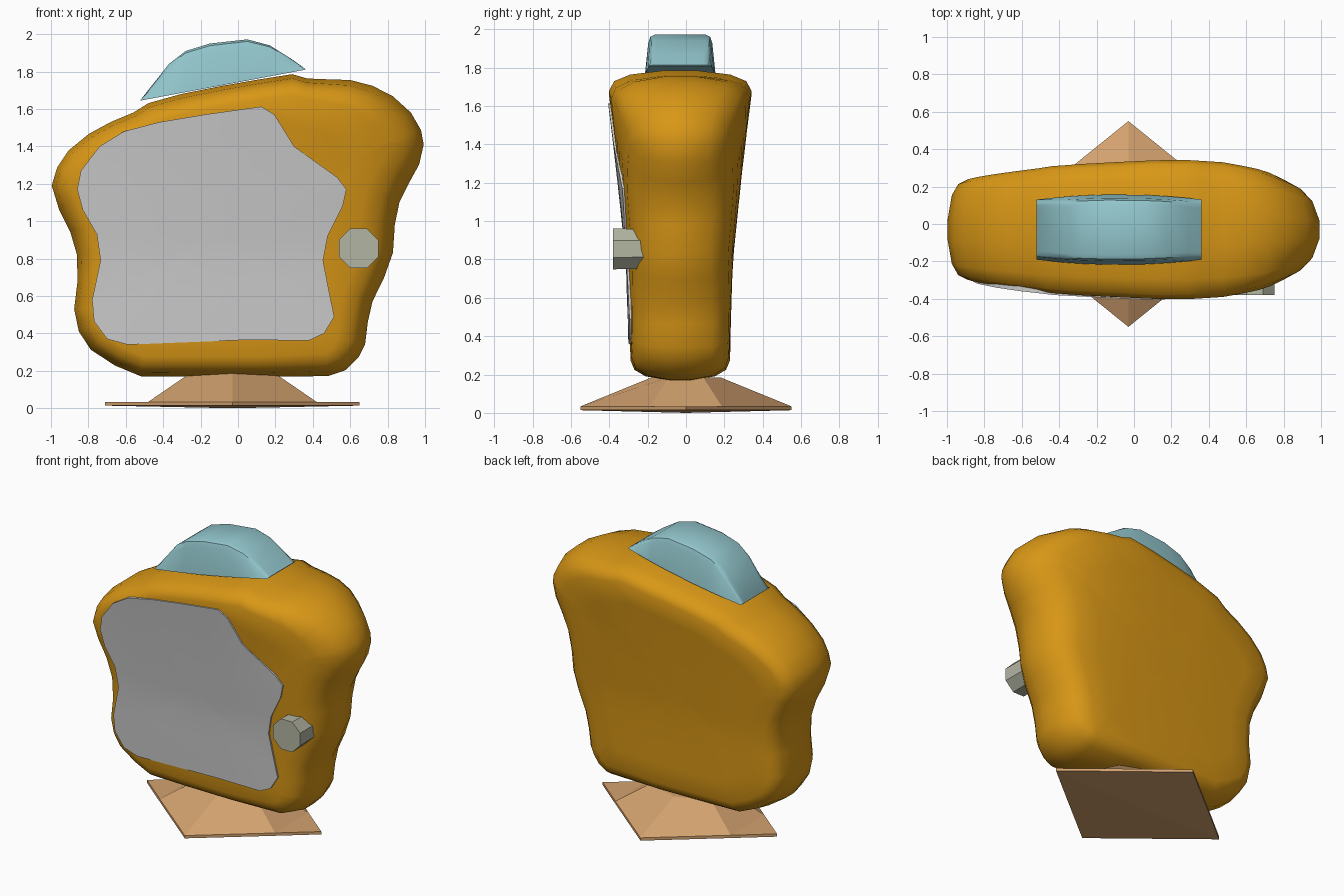
import bpy, bmesh, math
from mathutils import Vector

if "Cube" in bpy.data.objects:
    bpy.data.objects.remove(bpy.data.objects["Cube"])

YC = -0.03  # depth centre line


def material(name, rgb):
    m = bpy.data.materials.new(name)
    m.diffuse_color = (*rgb, 1)
    m.use_nodes = True
    m.node_tree.nodes["Principled BSDF"].inputs["Base Color"].default_value = m.diffuse_color
    return m


def finish(name, bm, mat=None, smooth=None):
    bmesh.ops.recalc_face_normals(bm, faces=bm.faces)
    me = bpy.data.meshes.new(name)
    bm.to_mesh(me)
    bm.free()
    ob = bpy.data.objects.new(name, me)
    bpy.context.collection.objects.link(ob)
    if mat:
        me.materials.append(mat)
    if smooth:
        bpy.context.view_layer.objects.active = ob
        ob.select_set(True)
        bpy.ops.object.shade_smooth_by_angle(angle=math.radians(smooth))
        ob.select_set(False)
    return ob


def loft(name, rings, mat=None, smooth=None):
    bm = bmesh.new()
    vs = [[bm.verts.new(p) for p in r] for r in rings]
    n = len(vs[0])
    for a, b in zip(vs, vs[1:]):
        for i in range(n):
            j = (i + 1) % n
            bm.faces.new((a[i], a[j], b[j], b[i]))
    bm.faces.new(vs[0])
    bm.faces.new(vs[-1])
    return finish(name, bm, mat, smooth)


def table(t, v):
    if v <= t[0][0]:
        return t[0][1]
    for (a, p), (b, q) in zip(t, t[1:]):
        if v <= b:
            return p + (q - p) * (v - a) / (b - a)
    return t[-1][1]


def half_depth(x, z):
    by_z = [(.3, .26), (.8, .275), (1.3, .328), (1.7, .377)]
    by_x = [(-1, .82), (-.4, .96), (.1, 1), (.45, .985), (.7, .88), (.9, .68), (1, .6)]
    return table(by_z, z) * table(by_x, x)


def inset(pts, d):
    out = []
    for i, (x, z) in enumerate(pts):
        a, b = Vector(pts[i - 1]), Vector(pts[(i + 1) % len(pts)])
        t = (b - a).normalized()
        k = d * (1 + .8 * min(max((x - .4) / .5, 0), 1))
        out.append((x + t.y * k, z - t.x * k))  # outline runs clockwise
    return out


def shrink(pts, s, c=(-.12, .95)):
    return [(c[0] + (x - c[0]) * s, c[1] + (z - c[1]) * s) for x, z in pts]


def layer(pts, f, extra=0):
    return [(x, YC + f * half_depth(x, z) + extra, z) for x, z in pts]


# Body: wobbly outline, lofted through rounded layers
outline = [(-1, 1.19), (-.97, 1.29), (-.91, 1.38), (-.8, 1.47), (-.68, 1.535), (-.56, 1.585),
           (-.48, 1.635), (-.3, 1.685), (-.1, 1.725), (.1, 1.76), (.29, 1.79), (.37, 1.767),
           (.48, 1.763), (.6, 1.76), (.72, 1.73), (.83, 1.675), (.93, 1.585), (.985, 1.49),
           (1, 1.41), (.975, 1.3), (.92, 1.2), (.87, 1.1), (.845, .98), (.835, .83),
           (.785, .69), (.725, .57), (.7, .46), (.685, .34), (.65, .27), (.58, .2), (.48, .167),
           (.1, .165), (-.25, .165), (-.52, .167), (-.66, .225), (-.79, .31), (-.855, .41),
           (-.88, .53), (-.862, .68), (-.865, .82), (-.9, .94), (-.96, 1.06)]
steps = [(.22, .004), (.7, .026), (.92, .06), (1, .11)]
side = [layer(inset(outline, d), f) for f, d in steps]
mirror = [layer(inset(outline, d), -f) for f, d in steps]
inner = inset(outline, .11)
fills = (.8, .55, .3, .1)
front = [layer(shrink(inner, s), -1) for s in fills]
back = [layer(shrink(inner, s), 1) for s in fills]
loft("body", back[::-1] + side[::-1] + mirror + front,
     material("orange", (.69, .31, .008)), 60)

# Screen: curved panel following the front of the body
screen = [(-.86, 1.17), (-.84, 1.27), (-.74, 1.4), (-.61, 1.48), (-.42, 1.53), (-.18, 1.57),
          (.125, 1.613), (.195, 1.57), (.3, 1.4), (.53, 1.235), (.58, 1.17), (.56, 1.08),
          (.48, .92), (.455, .79), (.49, .61), (.515, .49), (.46, .4), (.38, .362),
          (.04, .365), (-.59, .34), (-.7, .37), (-.77, .465), (-.78, .58), (-.735, .79),
          (-.755, .93), (-.83, 1.06)]
loft("screen", [layer(screen, -1, .02)] +
     [layer(shrink(screen, s), -1, -.01) for s in (1, .8, .55, .3, .1)], None, 40)

# Cap on top: arched stations over a tilted base line
stations = [(-.52, 1.65), (-.37, 1.84), (-.28, 1.91), (-.15, 1.95), (.05, 1.972),
            (.17, 1.94), (.29, 1.865), (.36, 1.814)]
sections = []
for x, top in stations:
    base = 1.645 + .1875 * (x + .52)
    w = .188 - .14 * (x + .08) ** 2
    h = top - base
    prof = [(w, 0), (w * .9, .8), (w * .84, .95), (w * .72, 1)]
    prof += [(-a, b) for a, b in prof[::-1]]
    sections.append([(x, YC + a, base + h * b) for a, b in prof])
loft("top_cap", sections, material("pale_blue", (.29, .57, .61)), 40)

# Knob: octagonal dial
bm = bmesh.new()
rings = [[(.645 + r * math.cos(math.pi * (k + .5) / 4), y, .855 + r * math.sin(math.pi * (k + .5) / 4))
          for k in range(8)] for y, r in ((-.38, .115), (-.2, .112))]
bm.free()
loft("knob", rings, material("knob_grey", (.45, .46, .36)))

# Base: thin diamond plate whose middle rises to a pedestal
bm = bmesh.new()
tips = [(-.71, 0), (-.48, -.187), (-.03, -.55), (.42, -.187), (.65, 0),
        (.42, .187), (-.03, .55), (-.48, .187)]
low = [bm.verts.new((x, y, .014)) for x, y in tips]
rim = [bm.verts.new((x, y, .034)) for x, y in tips]
for i in range(8):
    j = (i + 1) % 8
    bm.faces.new((low[i], low[j], rim[j], rim[i]))
centre = bm.verts.new((-.03, 0, 0))
for i in range(8):
    bm.faces.new((low[(i + 1) % 8], low[i], centre))
bm.faces.new((rim[0], rim[1], rim[7]))
bm.faces.new((rim[4], rim[5], rim[3]))
foot = [rim[i] for i in (1, 2, 3, 5, 6, 7)]
top = [bm.verts.new((x, y, .185)) for x, y in
       [(-.26, -.09), (-.03, -.18), (.2, -.09), (.2, .09), (-.03, .18), (-.26, .09)]]
for i in range(6):
    j = (i + 1) % 6
    bm.faces.new((foot[i], foot[j], top[j], top[i]))
bm.faces.new(top)
finish("base", bm, material("tan", (.65, .36, .16)))
